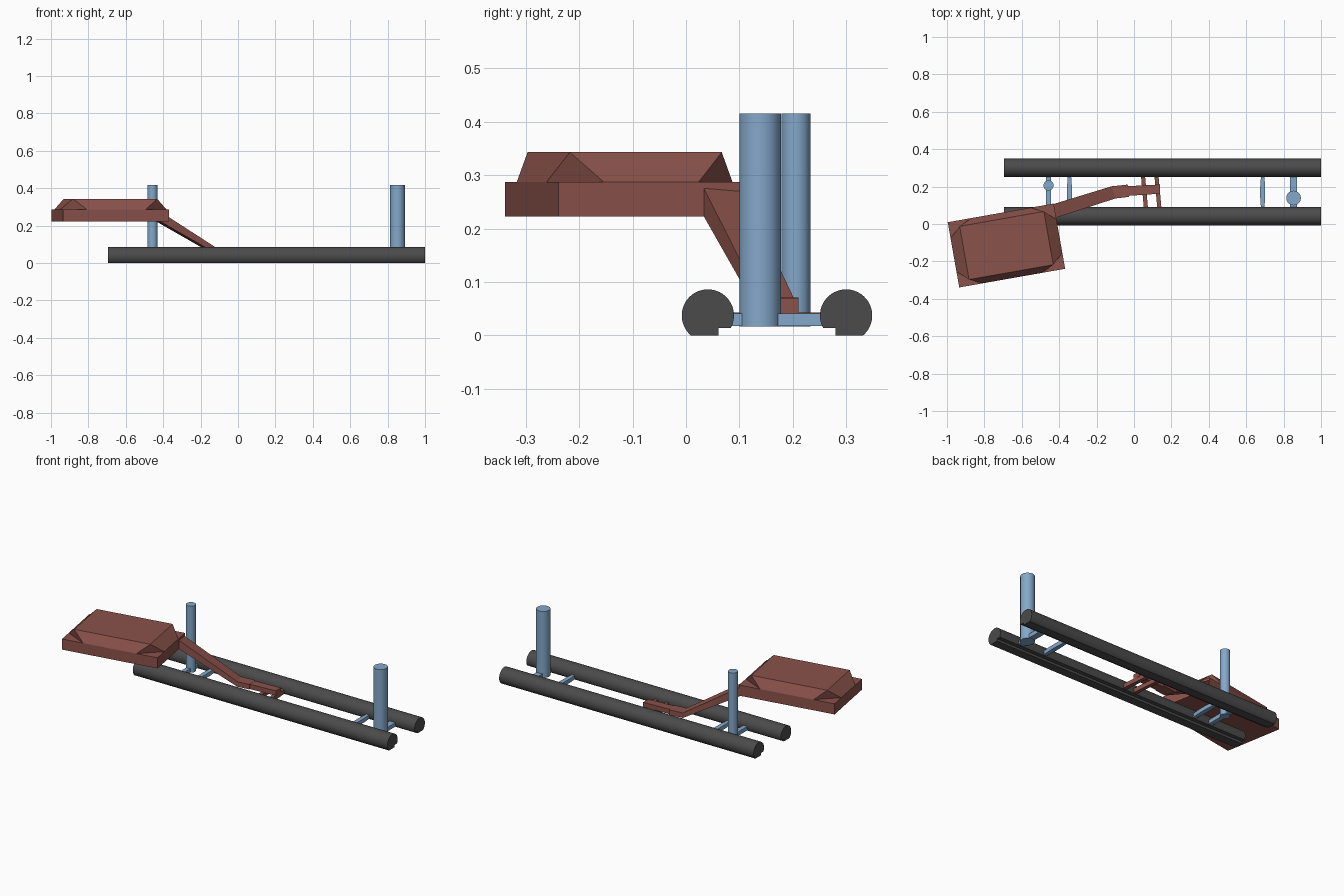
import bpy, bmesh, math
from mathutils import Vector, Matrix

if "Cube" in bpy.data.objects:
    bpy.data.objects.remove(bpy.data.objects["Cube"])


def material(name, rgb):
    m = bpy.data.materials.new(name)
    m.diffuse_color = (*rgb, 1)
    m.use_nodes = True
    m.node_tree.nodes["Principled BSDF"].inputs["Base Color"].default_value = m.diffuse_color
    return m


DARK = material("dark_rubber", (0.07, 0.07, 0.07))
BLUE = material("blue_metal", (0.23, 0.39, 0.59))
RED = material("red_paint", (0.26, 0.085, 0.07))


def loft(name, rings, mat, smooth=False):
    """Skin a stack of equal-length closed rings and cap both ends."""
    bm = bmesh.new()
    loops = [[bm.verts.new(p) for p in ring] for ring in rings]
    for a, b in zip(loops, loops[1:]):
        for i in range(len(a)):
            j = (i + 1) % len(a)
            bm.faces.new((a[i], a[j], b[j], b[i]))
    bm.faces.new(loops[0])
    bm.faces.new(loops[-1])
    return finish(name, bm, mat, smooth)


def finish(name, bm, mat, smooth=False):
    bmesh.ops.recalc_face_normals(bm, faces=bm.faces)
    me = bpy.data.meshes.new(name)
    bm.to_mesh(me)
    bm.free()
    ob = bpy.data.objects.new(name, me)
    bpy.context.collection.objects.link(ob)
    me.materials.append(mat)
    if smooth:
        bpy.ops.object.select_all(action='DESELECT')
        bpy.context.view_layer.objects.active = ob
        ob.select_set(True)
        bpy.ops.object.shade_smooth_by_angle(angle=math.radians(30))
    return ob


def slab(name, outline, z0, z1, mat, smooth=False):
    return loft(name, [[(x, y, z) for x, y in outline] for z in (z0, z1)], mat, smooth)


# round rails with a flat foot and a notch on the inner side
R, CZ = 0.049, 0.037
a0, a1 = -math.asin((CZ - 0.014) / R), math.pi + math.asin(CZ / R)
arc = [a0 + (a1 - a0) * i / 40 for i in range(41)]
profile = [(R * math.cos(a), CZ + R * math.sin(a)) for a in arc] + [(0.02, 0), (0.02, 0.014)]
for name, cy, side in (("front_rail", 0.041, 1), ("back_rail", 0.300, -1)):
    loft(name, [[(x, cy + side * y, z) for y, z in profile] for x in (-0.695, 1.0)], DARK, True)

# upright posts, each standing on a cross bar
for name, cx, cy, r, w in (("small_post", -0.457, 0.206, 0.027, 0.013),
                           ("large_post", 0.853, 0.139, 0.039, 0.019)):
    ring = [(cx + r * math.cos(i * math.tau / 32), cy + r * math.sin(i * math.tau / 32))
            for i in range(32)]
    slab(name, ring, 0.016, 0.416, BLUE, True)
    slab(name + "_bar", [(cx - w, 0.07), (cx + w, 0.07), (cx + w, 0.27), (cx - w, 0.27)],
         0.017, 0.041, BLUE)

# spacer bars, slightly wider in the middle
for i, cx in enumerate((-0.345, 0.688)):
    half = [(0.008, 0.07), (0.013, 0.14), (0.013, 0.20), (0.008, 0.27)]
    outline = [(cx + w, y) for w, y in half] + [(cx - w, y) for w, y in reversed(half)]
    slab("spacer_bar_%d" % i, outline, 0.017, 0.041, BLUE)

# red bracket bars, slightly skewed
for i, cx in enumerate((0.056, 0.128)):
    w, s = 0.011, 0.009
    slab("bracket_bar_%d" % i, [(cx - w + s, 0.07), (cx + w + s, 0.07),
                                (cx + w - s, 0.27), (cx - w - s, 0.27)], 0.017, 0.043, RED)

# bent support arm: x, y, half width, bottom, top
path = [(-0.43, 0.068, 0.037, 0.224, 0.277), (-0.11, 0.169, 0.034, 0.041, 0.071),
        (-0.03, 0.178, 0.033, 0.041, 0.071)]
rings = []
for i, (x, y, w, z0, z1) in enumerate(path):
    dx, dy = (path[1][0] - path[0][0], path[1][1] - path[0][1]) if i < 2 else (0.08, 0.009)
    n = Vector((-dy, dx)).normalized() * w
    rings.append([(x - n.x, y - n.y, z0), (x + n.x, y + n.y, z0),
                  (x + n.x, y + n.y, z1), (x - n.x, y - n.y, z1)])
loft("support_arm", rings, RED)
slab("arm_foot", [(-0.04, 0.150), (0.138, 0.162), (0.138, 0.211), (-0.04, 0.202)],
     0.041, 0.070, RED)

# tilted pad: box with a hipped top whose base corners are cut back
L, W, TL, TW = 0.2875, 0.177, 0.2285, 0.1445
ZB, ZM, ZT = 0.223, 0.287, 0.343
CL, CW = 0.127, 0.087
quad = ((-1, -1), (1, -1), (1, 1), (-1, 1))
bm = bmesh.new()
low = [bm.verts.new((sx * L, sy * W, ZB)) for sx, sy in quad]
mid = [bm.verts.new((sx * L, sy * W, ZM)) for sx, sy in quad]
top = [bm.verts.new((sx * TL, sy * TW, ZT)) for sx, sy in quad]
on_long = [bm.verts.new((sx * (L - CL), sy * W, ZM)) for sx, sy in quad]
on_short = [bm.verts.new((sx * L, sy * (W - CW), ZM)) for sx, sy in quad]
bm.faces.new(low)
bm.faces.new(top)
for i in range(4):
    j = (i + 1) % 4
    side = on_long if i % 2 == 0 else on_short
    bm.faces.new((low[i], low[j], mid[j], side[j], side[i], mid[i]))
    bm.faces.new((side[i], side[j], top[j], top[i]))
    bm.faces.new((mid[i], on_long[i], on_short[i]))
    bm.faces.new((top[i], on_long[i], on_short[i]))
bm.transform(Matrix.Translation((-0.682, -0.115, 0)) @ Matrix.Rotation(math.radians(10), 4, 'Z'))
finish("pad", bm, RED)
